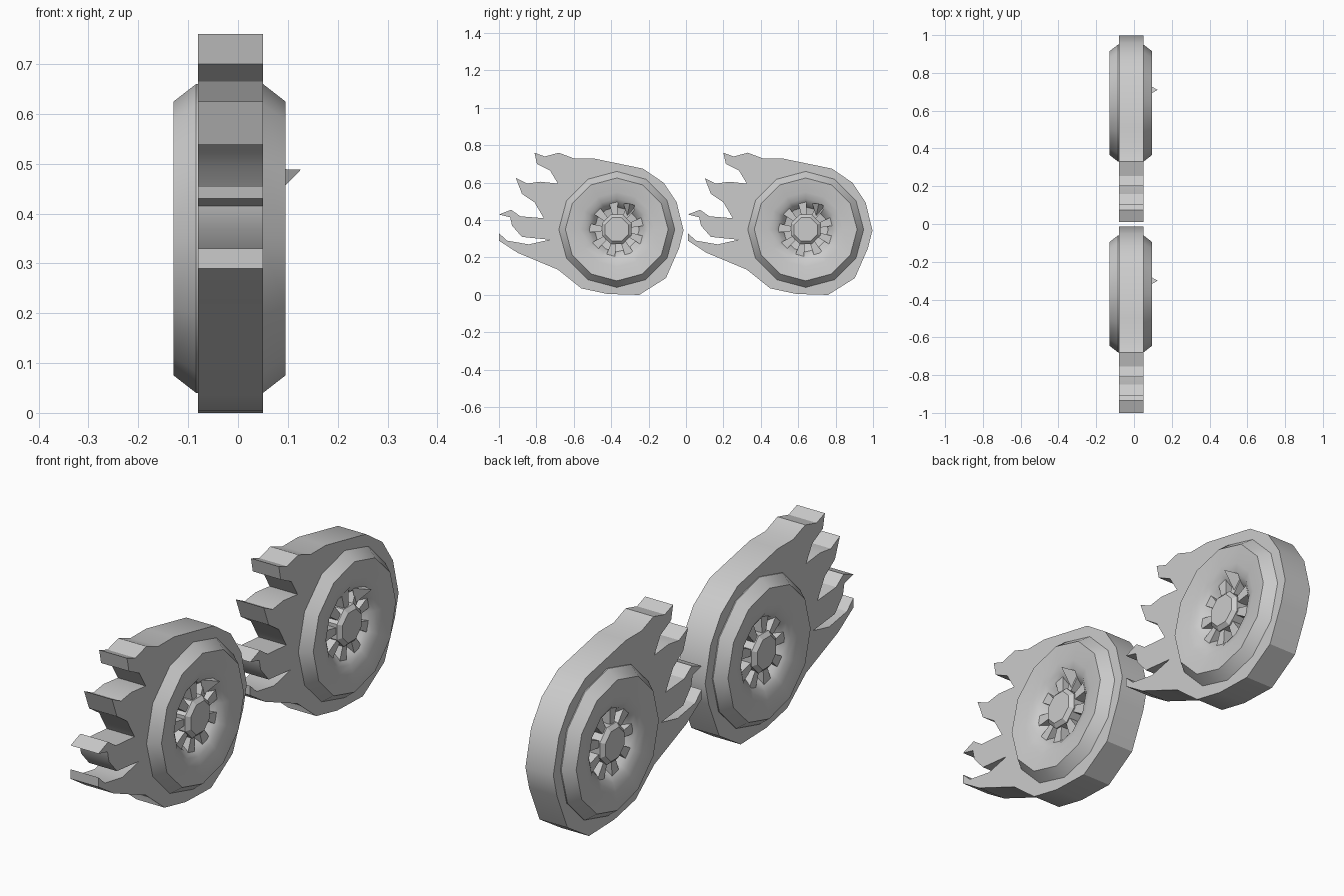
import bpy, bmesh
from math import sin, cos, pi, radians

if "Cube" in bpy.data.objects:
    bpy.data.objects.remove(bpy.data.objects["Cube"])

MID = -0.017          # x of the mirror plane between the two wheel faces
CZ = 0.35             # axle height

# half outline of flame plate in (y, z), counter-clockwise from the bottom
FLAME = [(-.56, .035), (-.42, .005), (-.25, 0), (-.107, .09), (-.037, .25), (-.013, .345),
         (-.05, .495), (-.12, .60), (-.23, .675), (-.497, .73), (-.60, .73), (-.68, .76),
         (-.755, .74), (-.81, .76), (-.797, .70), (-.727, .665), (-.685, .595), (-.78, .605),
         (-.85, .595), (-.91, .625), (-.877, .54), (-.81, .495), (-.76, .41), (-.885, .42),
         (-.935, .455), (-1, .43), (-.94, .415), (-.93, .37), (-.877, .31), (-.73, .295),
         (-.84, .27), (-.957, .29), (-1, .33), (-1, .29), (-.90, .225), (-.685, .135)]


def finish(name, bm, smooth=None):
    bmesh.ops.recalc_face_normals(bm, faces=bm.faces[:])
    me = bpy.data.meshes.new(name)
    bm.to_mesh(me)
    bm.free()
    ob = bpy.data.objects.new(name, me)
    bpy.context.collection.objects.link(ob)
    bpy.ops.object.select_all(action='DESELECT')
    ob.select_set(True)
    bpy.context.view_layer.objects.active = ob
    if smooth:
        bpy.ops.object.shade_smooth_by_angle(angle=radians(smooth))
    return ob


def prism(bm, outline, x0, x1):
    """Extrude a (y, z) outline from x0 to x1."""
    f = bm.faces.new([bm.verts.new((x0, y, z)) for y, z in outline])
    ext = bmesh.ops.extrude_face_region(bm, geom=[f])['geom']
    for v in ext:
        if isinstance(v, bmesh.types.BMVert):
            v.co.x = x1


def lathe(bm, profile, sides, cy, side=1, phase=0.0):
    """Revolve (radius, distance from mid plane) around the axle; cap the last ring."""
    rings = [[bm.verts.new((MID + side * d, cy + r * cos(phase + 2 * pi * i / sides),
                            CZ + r * sin(phase + 2 * pi * i / sides))) for i in range(sides)]
             for r, d in profile]
    for a, b in zip(rings, rings[1:]):
        for i in range(sides):
            j = (i + 1) % sides
            bm.faces.new((a[i], a[j], b[j], b[i]))
    bm.faces.new(rings[-1])


def polar(cy, r, a):
    return cy + r * cos(a), CZ + r * sin(a)


for label, cy in (("rear", -0.37), ("front", 0.64)):
    off = cy + 0.37
    # flame plate with a hole for the wheel
    bm = bmesh.new()
    prism(bm, [(y + off, z) for y, z in FLAME], -0.08, 0.05)
    plate = finish(label + "_flame_plate", bm, 30)
    bm = bmesh.new()
    prism(bm, [polar(cy, 0.29, 2 * pi * i / 12) for i in range(12)], -0.3, 0.3)
    cutter = finish(label + "_hole_cutter", bm)
    cutter.hide_render = True
    mod = plate.modifiers.new("hole", 'BOOLEAN')
    mod.operation, mod.object, mod.solver = 'DIFFERENCE', cutter, 'EXACT'
    bpy.context.view_layer.objects.active = plate
    bpy.ops.object.modifier_apply(modifier=mod.name)
    bpy.data.objects.remove(cutter)

    # both wheel faces: bevelled rim, dished disc and bowl
    bm = bmesh.new()
    for s in (1, -1):
        lathe(bm, [(.31, .06), (.31, .067), (.275, .112)], 12, cy, s)
        bm.faces.ensure_lookup_table()
        bm.faces.remove(bm.faces[-1])
        lathe(bm, [(.275, .112), (.20, .103), (.165, .094), (.14, .075), (.12, .045), (.08, .035)],
              12, cy, s)
    bmesh.ops.remove_doubles(bm, verts=bm.verts[:], dist=1e-5)
    finish(label + "_wheel", bm, 35)

    # octagonal hubs with a bevelled cap
    bm = bmesh.new()
    for s in (1, -1):
        lathe(bm, [(.085, .03), (.085, .085), (.068, .10)], 8, cy, s, pi / 8)
    finish(label + "_hub", bm)

    # nine wedge spokes per side
    bm = bmesh.new()
    for s in (1, -1):
        for k in range(9):
            a = radians(17 + 40 * k)
            pts = [polar(cy, .08, a - .17), polar(cy, .155, a - .16),
                   polar(cy, .155, a + .16), polar(cy, .08, a + .17)]
            prism(bm, pts, MID + s * .03, MID + s * .08)
    finish(label + "_spokes", bm)

    # small pointed tip standing out of one spoke on the right face
    bm = bmesh.new()
    tip = [bm.verts.new(p) for p in ((.126, cy + .07, .488), (.06, cy + .105, .475),
                                     (.06, cy + .035, .49), (.06, cy + .055, .42))]
    for i, j, k in ((0, 1, 2), (0, 2, 3), (0, 3, 1), (1, 3, 2)):
        bm.faces.new((tip[i], tip[j], tip[k]))
    finish(label + "_spoke_tip", bm)
